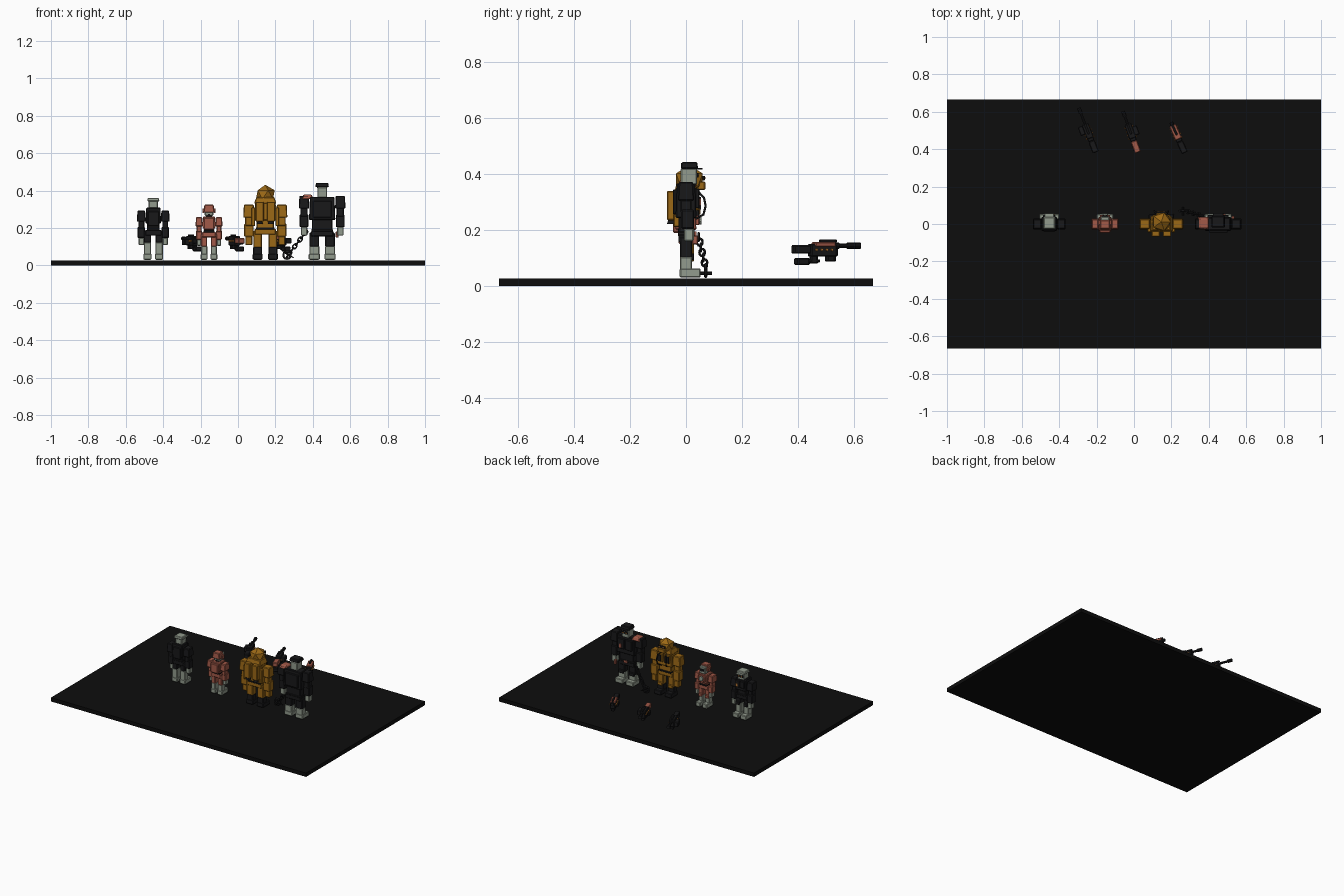
import bpy, bmesh, math
from mathutils import Matrix, Vector

if "Cube" in bpy.data.objects:
    bpy.data.objects.remove(bpy.data.objects["Cube"])


def material(name, r, g, b):
    m = bpy.data.materials.new(name)
    m.use_nodes = True
    m.diffuse_color = (r, g, b, 1)
    bsdf = next(n for n in m.node_tree.nodes if n.type == "BSDF_PRINCIPLED")
    bsdf.inputs["Base Color"].default_value = (r, g, b, 1)
    return m


FLOOR = material("floor_black", .004, .004, .004)
BLACK = material("armour_black", .009, .009, .01)
GREY = material("pale_grey", .29, .33, .27)
RED = material("salmon_red", .36, .10, .065)
GOLD = material("ochre_yellow", .33, .14, .008)
AMBER = material("amber_light", .45, .17, .03)

ORIGIN = Matrix.Identity(4)


def finish(name, mat, bm, frame=ORIGIN, bevel=0.0):
    """Turn a bmesh into a named object."""
    if bevel:
        bmesh.ops.bevel(bm, geom=bm.edges[:], offset=bevel, segments=1, affect="EDGES")
    bm.transform(frame)
    mesh = bpy.data.meshes.new(name)
    bm.to_mesh(mesh)
    bm.free()
    mesh.materials.append(mat)
    obj = bpy.data.objects.new(name, mesh)
    bpy.context.collection.objects.link(obj)
    return obj


def box(name, mat, centre, size, frame=ORIGIN, top=1.0, bevel=.004):
    """Box whose upper end is scaled by top."""
    bm = bmesh.new()
    bmesh.ops.create_cube(bm, size=1)
    for v in bm.verts:
        k = top if v.co.z > 0 else 1
        v.co = Vector((v.co.x * size[0] * k, v.co.y * size[1] * k, v.co.z * size[2]))
        v.co += Vector(centre)
    return finish(name, mat, bm, frame, min(bevel, min(size) * .2))


def rod(name, mat, start, end, r, frame=ORIGIN, r2=None, sides=10):
    a, b = Vector(start), Vector(end)
    bm = bmesh.new()
    bmesh.ops.create_cone(bm, cap_ends=True, segments=sides, radius1=r,
                          radius2=r if r2 is None else r2, depth=(b - a).length)
    turn = (b - a).to_track_quat("Z", "Y").to_matrix().to_4x4()
    return finish(name, mat, bm, frame @ Matrix.Translation((a + b) / 2) @ turn)


def wire(name, mat, points, r, frame=ORIGIN, closed=False):
    curve = bpy.data.curves.new(name, "CURVE")
    curve.dimensions = "3D"
    curve.bevel_depth, curve.bevel_resolution = r, 1
    s = curve.splines.new("POLY")
    s.points.add(len(points) - 1)
    for p, co in zip(s.points, points):
        p.co = (*(frame @ Vector(co)), 1)
    s.use_cyclic_u = closed
    curve.materials.append(mat)
    obj = bpy.data.objects.new(name, curve)
    bpy.context.collection.objects.link(obj)


def ring(name, mat, centre, rx, rz, r, turn=ORIGIN):
    pts = [(rx * math.cos(t * math.tau / 12), 0, rz * math.sin(t * math.tau / 12)) for t in range(12)]
    wire(name, mat, pts, r, Matrix.Translation(centre) @ turn, True)


def body(tag, x, leg, knee, hip, chest, arm, hand, mats):
    """Blocky figure facing +y; leg and arm are (offset, width)."""
    f = Matrix.Translation((x, 0, 0))
    shin, thigh, torso, sleeve, glove = mats
    lx, lw = leg
    ax, aw, atop = arm
    wide = 2 * ax - aw
    for side, sx in (("left", 1), ("right", -1)):
        n = f"{tag}_{side}_"
        box(n + "foot", shin, (sx * lx, .015, .047), (lw, .075, .032), f)
        box(n + "shin", shin, (sx * lx, 0, (knee + .03) / 2), (lw * .9, .042, knee - .03), f)
        box(n + "knee", thigh, (sx * lx, .022, knee), (lw * .7, .014, .024), f)
        box(n + "thigh", thigh, (sx * lx, 0, (knee + hip) / 2), (lw * .86, .042, hip - knee + .01), f)
        # arm from shoulder to fist
        length = atop - hand
        box(n + "shoulder", sleeve, (sx * ax, 0, atop - length * .16), (aw, .058, length * .32), f, .88)
        box(n + "upper_arm", sleeve, (sx * ax, 0, atop - length * .4), (aw * .68, .04, length * .25), f)
        box(n + "forearm", sleeve, (sx * ax, .006, atop - length * .63), (aw * .84, .046, length * .32), f)
        box(n + "hand", glove, (sx * ax, .01, hand + length * .11), (aw * .62, .036, length * .22), f)
    tall = chest - hip
    box(tag + "_hips", thigh, (0, 0, hip), (lx * 2 + lw * .6, .052, .03), f)
    box(tag + "_waist", torso, (0, 0, hip + tall * .25), (wide * .8, .052, tall * .42), f)
    box(tag + "_chest", torso, (0, 0, hip + tall * .68), (wide * 1.02, .074, tall * .62), f, .93)
    box(tag + "_belt", BLACK, (0, .001, hip + .018), (wide * .84, .06, .012), f)
    for sx in (-1, 1):
        box(tag + "_chest_plate", torso, (sx * wide * .22, .04, hip + tall * .72),
            (wide * .38, .016, tall * .36), f)
    rod(tag + "_neck", BLACK, (0, 0, chest - .01), (0, 0, chest + .012), .018, f)
    return f


def visor(tag, f, mat, z, y, w):
    box(tag + "_visor", BLACK, (0, y, z), (w, .008, .016), f, bevel=.001)
    for sx in (-1, 1):
        box(tag + "_eye", mat, (sx * w * .26, y + .005, z), (w * .2, .004, .007), f, bevel=0)


# Floor slab
box("floor_slab", FLOOR, (0, 0, .0135), (2, 1.333, .027), bevel=0)

# Slim trooper with peaked cap
f = body("trooper", -.453, (.031, .044), .125, .175, .31, (.064, .047, .293), .108,
         (GREY, BLACK, BLACK, BLACK, GREY))
box("trooper_head", GREY, (0, .008, .327), (.05, .054, .05), f)
box("trooper_cap", GREY, (0, .006, .352), (.066, .066, .018), f, .9)
box("trooper_cap_peak", GREY, (0, .044, .345), (.05, .025, .006), f)
visor("trooper", f, AMBER, .328, .036, .042)
box("trooper_chest_badge", AMBER, (.022, .05, .265), (.016, .004, .02), f, bevel=0)
box("trooper_back_panel", BLACK, (0, -.035, .25), (.06, .016, .08), f)

# Small medic with hooded head
f = body("medic", -.155, (.026, .037), .105, .165, .262, (.053, .038, .258), .105,
         (GREY, RED, RED, RED, GREY))
box("medic_head", GREY, (0, .012, .29), (.046, .056, .05), f)
box("medic_hood", RED, (0, -.002, .304), (.058, .054, .042), f, .85)
rod("medic_lamp", GREY, (0, .045, .235), (0, .056, .235), .016, f)
visor("medic", f, BLACK, .292, .04, .038)
box("medic_backpack", RED, (0, -.036, .222), (.058, .022, .064), f)
for sx in (-1, 1):
    box("medic_hood_ear", RED, (sx * .031, .008, .292), (.01, .026, .026), f)

# Heavy armour with faceted dome and twin thrusters
f = body("heavy", .146, (.041, .053), .1, .18, .345, (.088, .06, .325), .108,
         (BLACK, GOLD, GOLD, GOLD, GOLD))
box("heavy_collar", GOLD, (0, 0, .348), (.12, .085, .035), f, .8)
bm = bmesh.new()
bmesh.ops.create_icosphere(bm, subdivisions=1, radius=.056)
bmesh.ops.scale(bm, vec=(1, 1, .95), verts=bm.verts)
finish("heavy_dome", GOLD, bm, f @ Matrix.Translation((0, .012, .378)))
box("heavy_jaw", GOLD, (0, .052, .358), (.05, .034, .03), f)
visor("heavy", f, AMBER, .385, .063, .058)
for sx in (-1, 1):
    box("heavy_thruster", GOLD, (sx * .03, -.05, .287), (.044, .036, .105), f)
    rod("heavy_thruster_nozzle", BLACK, (sx * .03, -.05, .238), (sx * .03, -.05, .222), .012, f, .018)
    box("heavy_side_panel", GOLD, (sx * .064, -.03, .26), (.02, .03, .1), f)
    box("heavy_chest_vent", BLACK, (sx * .03, .05, .295), (.03, .006, .045), f, bevel=0)
    wire("heavy_hose", BLACK, [(sx * .02, .045, .335), (sx * .034, .064, .315), (sx * .038, .07, .285),
                              (sx * .034, .062, .255), (sx * .02, .035, .24)], .004, f)

# Broad commander with flat cap and one red shoulder
f = body("commander", .45, (.042, .06), .105, .17, .368, (.097, .056, .372), .16,
         (GREY, BLACK, BLACK, BLACK, GREY))
box("commander_head", GREY, (0, .01, .39), (.052, .058, .058), f)
box("commander_cap", BLACK, (0, .012, .43), (.072, .062, .024), f, .92)
box("commander_cap_peak", BLACK, (0, .048, .418), (.056, .022, .006), f)
visor("commander", f, AMBER, .395, .04, .042)
box("commander_red_pauldron", RED, (-.078, .004, .367), (.062, .07, .024), f, .7)
box("commander_badge", RED, (.03, .051, .3), (.018, .005, .026), f, bevel=0)
box("commander_buckle", RED, (0, .034, .187), (.026, .006, .016), f, bevel=0)
box("commander_holster", RED, (.08, .032, .165), (.016, .02, .032), f)
box("commander_back_plate", BLACK, (0, -.038, .3), (.1, .016, .09), f)

# Chain hanging from the commander's right hand, with a hook
start, end = Vector((.36, .045, .175)), Vector((.275, .07, .065))
LINKS = 7
tilt = Matrix.Rotation(math.radians(38), 4, "Y")
for i in range(LINKS):
    twist = Matrix.Rotation(math.radians(90 * (i % 2)), 4, "Z")
    ring("chain_link", BLACK, start.lerp(end, i / (LINKS - 1)), .010, .016, .0045, tilt @ twist)
ring("chain_hook", BLACK, (.262, .07, .055), .02, .02, .006)
rod("hook_spike", BLACK, (.245, .07, .075), (.298, .075, .04), .008, r2=.002)
rod("hook_barb", BLACK, (.262, .045, .046), (.262, .092, .046), .006)


def gun(tag, x, y, angle, reach, stock, shell):
    """Rifle pointing along local +y; reach is the muzzle distance."""
    g = Matrix.Translation((x, y, 0)) @ Matrix.Rotation(math.radians(angle), 4, "Z")
    box(tag + "_receiver", BLACK, (0, 0, .128), (.034, .1, .044), g)
    box(tag + "_shell", shell, (0, .006, .148), (.038, .08, .018), g)
    box(tag + "_stock", stock, (0, -.082, .131), (.034, .065, .03), g)
    box(tag + "_grip", BLACK, (0, -.035, .1), (.02, .024, .04), g)
    box(tag + "_magazine", BLACK, (0, -.08, .088), (.036, .045, .026), g)
    box(tag + "_guard", BLACK, (0, -.045, .09), (.016, .06, .01), g)
    box(tag + "_foregrip", BLACK, (0, .03, .1), (.024, .03, .026), g)
    rod(tag + "_barrel", BLACK, (0, .04, .144), (0, reach, .144), .0075, g)
    rod(tag + "_muzzle", BLACK, (0, reach - .03, .144), (0, reach, .144), .011, g)
    box(tag + "_sight", BLACK, (0, .02, .161), (.012, .06, .01), g)
    for i in range(4):
        rod(tag + "_rail_pin", AMBER, (-.023, i * .02 - .03, .13), (.023, i * .02 - .03, .13), .005, g, sides=6)
    return g


g = gun("long_rifle", -.245, .49, 21, .14, BLACK, BLACK)
box("long_rifle_side_drum", BLACK, (-.028, .02, .125), (.03, .05, .034), g)
g = gun("red_stock_rifle", -.018, .49, 20, .12, RED, BLACK)
box("red_stock_rifle_side_drum", BLACK, (.028, 0, .13), (.03, .05, .034), g)
gun("red_carbine", .225, .485, 24, .065, BLACK, RED)
